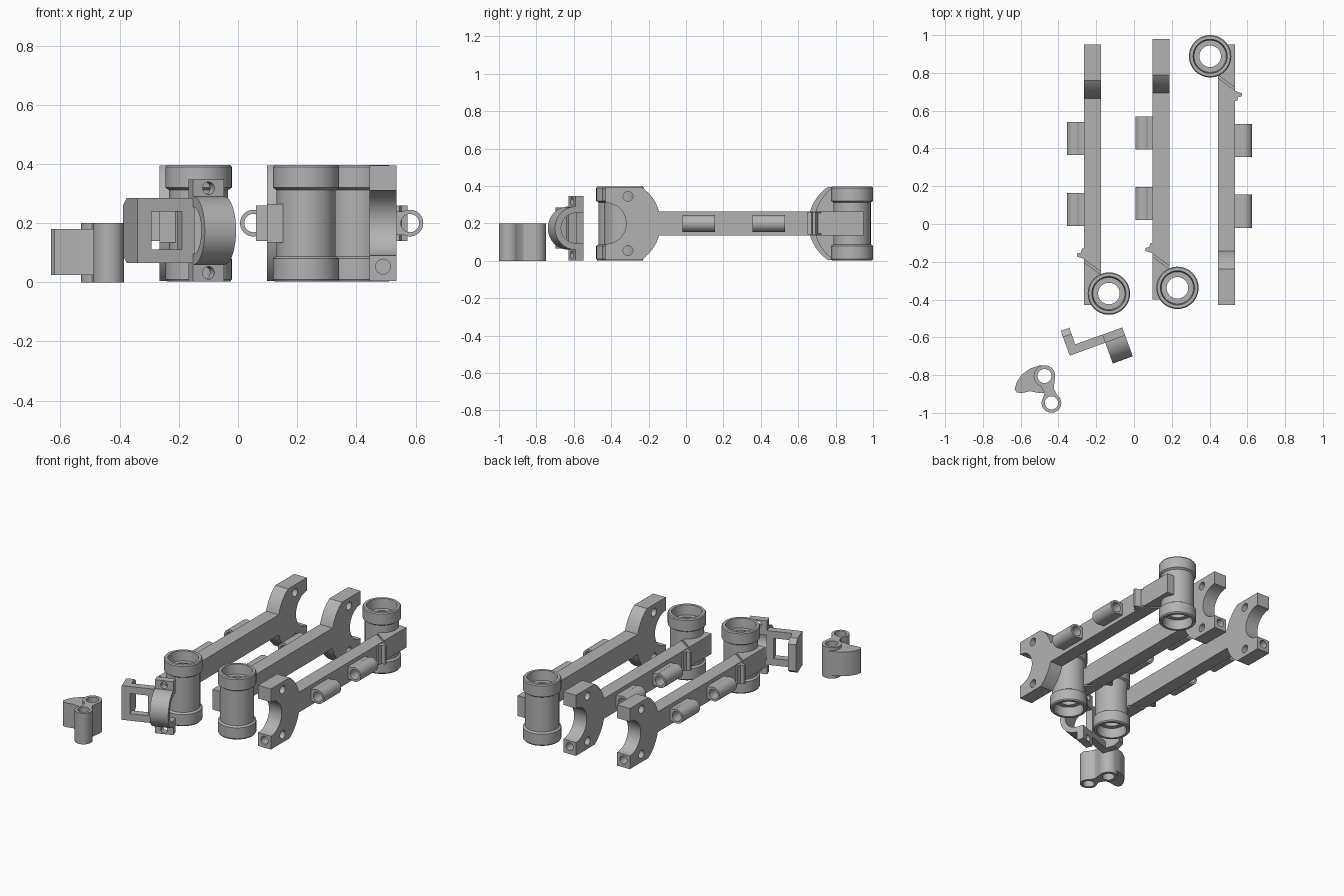
import bpy, bmesh, math
from mathutils import Matrix, Vector

if "Cube" in bpy.data.objects:
    bpy.data.objects.remove(bpy.data.objects["Cube"])

grey = bpy.data.materials.new("plain_grey")
grey.diffuse_color = (0.45, 0.45, 0.45, 1)
grey.use_nodes = True
grey.node_tree.nodes["Principled BSDF"].inputs["Base Color"].default_value = grey.diffuse_color

# Axis maps: profile (p, q) and extrusion h to x, y, z
AXES = {'x': lambda p, q, h: (h, p, q),
        'y': lambda p, q, h: (p, h, q),
        'z': lambda p, q, h: (p, q, h)}


def link(name, bm):
    bmesh.ops.recalc_face_normals(bm, faces=bm.faces)
    me = bpy.data.meshes.new(name)
    bm.to_mesh(me)
    bm.free()
    me.materials.append(grey)
    ob = bpy.data.objects.new(name, me)
    bpy.context.collection.objects.link(ob)
    return ob


def prism(name, pts, lo, hi, axis):
    """Extrude a flat outline between lo and hi along an axis."""
    bm = bmesh.new()
    f = AXES[axis]
    a = [bm.verts.new(f(p, q, lo)) for p, q in pts]
    b = [bm.verts.new(f(p, q, hi)) for p, q in pts]
    n = len(pts)
    bm.faces.new(a)
    bm.faces.new(b[::-1])
    for i in range(n):
        bm.faces.new((a[i], a[(i + 1) % n], b[(i + 1) % n], b[i]))
    return link(name, bm)


def arc(cx, cy, r, a0, a1, n):
    return [(cx + r * math.cos(math.radians(a0 + (a1 - a0) * i / n)),
             cy + r * math.sin(math.radians(a0 + (a1 - a0) * i / n))) for i in range(n + 1)]


def circle(cx, cy, r, n=48):
    return arc(cx, cy, r, 0, 360, n)[:-1]


def rect(x0, y0, x1, y1):
    return [(x0, y0), (x1, y0), (x1, y1), (x0, y1)]


def combine(ob, other, op='DIFFERENCE'):
    """Apply a boolean and remove the helper."""
    m = ob.modifiers.new("bool", 'BOOLEAN')
    m.operation, m.object, m.solver = op, other, 'EXACT'
    dg = bpy.context.evaluated_depsgraph_get()
    me = bpy.data.meshes.new_from_object(ob.evaluated_get(dg))
    ob.modifiers.clear()
    ob.data = me
    bpy.data.objects.remove(other)


def drill(ob, p, q, r, lo, hi, axis):
    combine(ob, prism("cutter", circle(p, q, r, 32), lo, hi, axis))


def finish(obs, mat=Matrix()):
    for ob in obs:
        ob.data.transform(mat)
        for p in ob.data.polygons:
            p.use_smooth = True
        ob.data.set_sharp_from_angle(angle=math.radians(30))


def lathe(name, cx, cy, profile, n=64):
    """Spin a closed (radius, height) profile about a vertical axis."""
    bm = bmesh.new()
    rings = [[bm.verts.new((cx + r * math.cos(2 * math.pi * i / n),
                            cy + r * math.sin(2 * math.pi * i / n), z)) for i in range(n)]
             for r, z in profile]
    for k, a in enumerate(rings):
        b = rings[(k + 1) % len(rings)]
        for i in range(n):
            j = (i + 1) % n
            bm.faces.new((a[i], a[j], b[j], b[i]))
    return link(name, bm)


def arm(label, mat):
    x0, x1, cx, cy = -0.265, -0.175, -0.133, -0.368
    # Bar and rounded fork head in one side profile
    lim = math.degrees(math.asin(0.195 / 0.235))
    low = math.degrees(math.asin(0.065 / 0.235))
    upper = arc(0.89, 0.2, 0.235, 180 - low, 180 - lim, 14)
    jaw = arc(0.95, 0.2, 0.11, 90, 270, 28)
    lower = [(y, 0.4 - z) for y, z in reversed(upper)]
    pts = ([(-0.43, 0.265)] + upper + [(0.95, 0.395)] + jaw + [(0.95, 0.005)]
           + lower + [(-0.43, 0.135)])
    body = prism(label + "_bar", pts, x0, x1, 'x')
    drill(body, cx, cy, 0.098, 0, 0.4, 'z')
    # Screw holes in the fork
    for z in (0.055, 0.345):
        drill(body, 0.83, z, 0.026, -0.3, -0.1, 'x')
    drill(body, -0.22, 0.053, 0.025, 0.87, 1.0, 'y')
    # Slanted grooves near the collar
    for lo, hi in ((0.255, 0.3), (0.1, 0.145)):
        combine(body, prism("cutter", [(-0.275, -0.18), (-0.165, -0.26), (-0.165, -0.275),
                                       (-0.275, -0.195)], lo, hi, 'z'))
    # Hollow collar with a counterbore at both ends
    half = [(0.057, 0.335), (0.085, 0.335), (0.09, 0.397), (0.107, 0.397), (0.112, 0.39),
            (0.112, 0.32), (0.1, 0.312)]
    collar = lathe(label + "_collar", cx, cy, half + [(r, 0.4 - z) for r, z in reversed(half)])
    # Snap hook
    hook = prism(label + "_hook", [(-0.264, -0.13), (-0.275, -0.13), (-0.282, -0.152),
                 (-0.303, -0.157), (-0.303, -0.172), (-0.264, -0.185)], 0.14, 0.26, 'z')
    parts = [body, collar, hook]
    # Guide tubes on the side
    for k, y in enumerate((-0.01, 0.365)):
        t = prism(f"{label}_guide_tube_{k + 1}", circle(-0.311, 0.2, 0.045, 40), y, y + 0.175, 'y')
        combine(t, prism("pad", rect(-0.29, 0.16, -0.264, 0.24), y, y + 0.175, 'y'), 'UNION')
        drill(t, -0.311, 0.2, 0.031, y - 0.1, y + 0.3, 'y')
        parts.append(t)
    finish(parts, mat)


arm("left_arm", Matrix())
arm("middle_arm", Matrix.Translation((0.363, 0.03, 0)))
arm("right_arm", Matrix.Translation((0.27, 0.52, 0)) @ Matrix.Rotation(math.pi, 4, 'Z'))

# Bracket, built straight and then turned
frame = prism("bracket_frame", rect(0, 0.065, 0.205, 0.285), 0, 0.046, 'y')
combine(frame, prism("cutter", rect(0.05, 0.11, 0.16, 0.24), -0.1, 0.1, 'y'))
lip = prism("bracket_lip", [(0.04, 0.065), (0.105, 0.065), (0.14, 0.09), (0.14, 0.26),
                            (0.105, 0.285), (0.04, 0.285)], 0, 0.048, 'x')
arch_pts = ([(0.045, 0.06)] + arc(-0.002, 0.175, 0.115, 270, 90, 32) + [(0.045, 0.29)]
            + [(0.045, 0.255)] + arc(-0.002, 0.175, 0.08, 90, 270, 32) + [(0.045, 0.095)])
arch = prism("bracket_arch", arch_pts, 0.2, 0.312, 'x')
ears = []
for k, (a, b) in enumerate(((0.003, 0.075), (0.275, 0.347))):
    ear = prism(f"bracket_ear_{k + 1}", rect(0.2, a, 0.312, b), 0.0, 0.045, 'y')
    drill(ear, 0.256, 0.032 if k == 0 else 0.318, 0.021, -0.1, 0.1, 'y')
    ears.append(ear)
turn = Matrix.Translation((-0.34, -0.697, 0)) @ Matrix.Rotation(math.radians(20), 4, 'Z')
finish([frame, lip, arch] + ears, turn)

# Cam lever with two bored hubs and a thinner lobe
h1, h2 = (-0.474, -0.805), (-0.437, -0.947)
hub = prism("lever_hub", circle(*h1, 0.057), 0, 0.2, 'z')
combine(hub, prism("hub", circle(*h2, 0.052), 0, 0.2, 'z'), 'UNION')
combine(hub, prism("web", [(-0.418, -0.81), (-0.425, -0.87), (-0.405, -0.91), (-0.48, -0.92),
                           (-0.474, -0.895), (-0.495, -0.855)], 0, 0.2, 'z'), 'UNION')
lobe = prism("lever_lobe", [(-0.46, -0.75), (-0.5, -0.749), (-0.55, -0.765), (-0.595, -0.798),
                            (-0.622, -0.84), (-0.632, -0.875), (-0.62, -0.893), (-0.59, -0.894),
                            (-0.55, -0.885), (-0.515, -0.893), (-0.478, -0.895),
                            (-0.46, -0.86)], 0.025, 0.18, 'z')
for ob in (hub, lobe):
    drill(ob, *h1, 0.037, -0.1, 0.3, 'z')
drill(hub, *h2, 0.035, -0.1, 0.3, 'z')
finish([hub, lobe])
